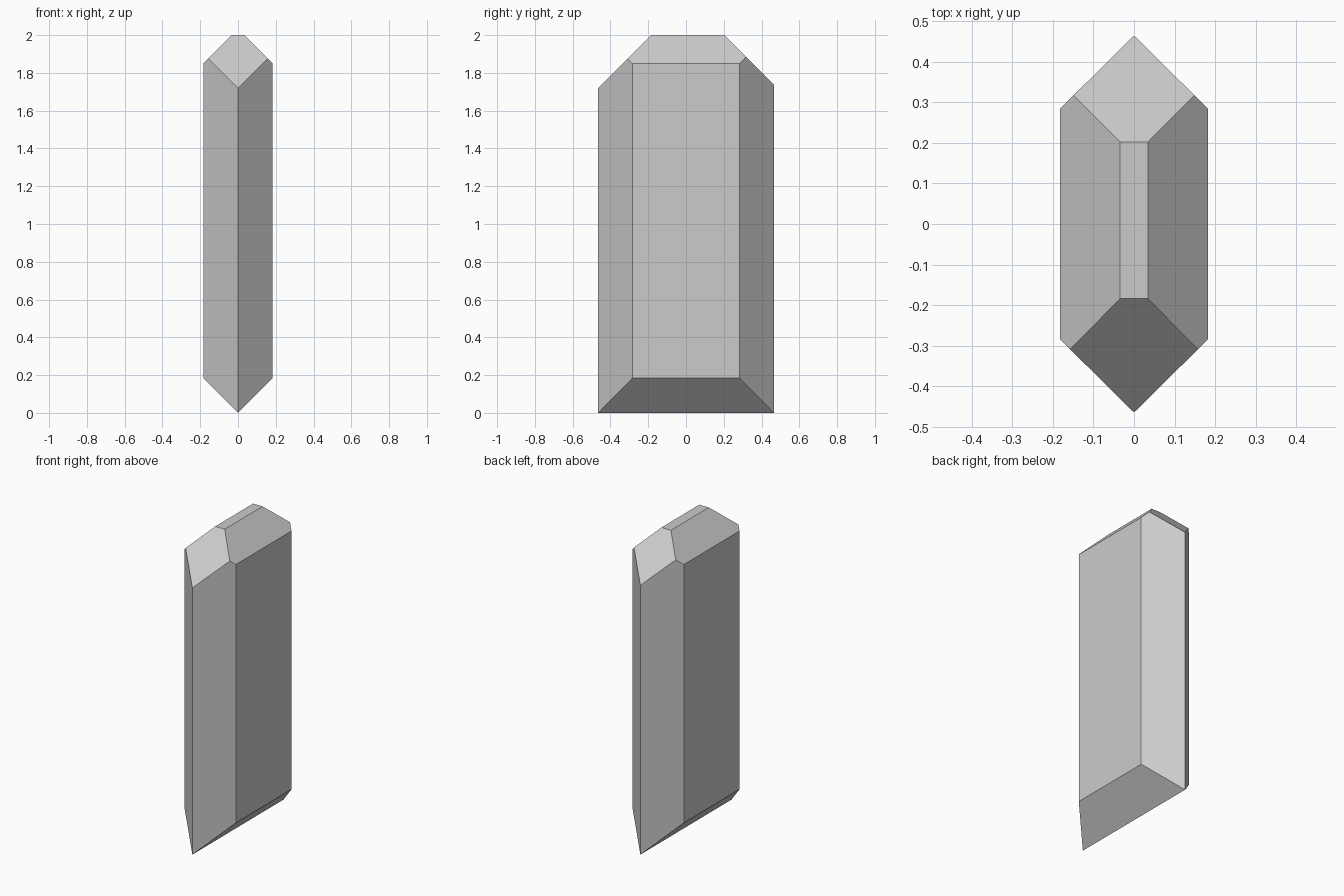
import bpy
import bmesh
from mathutils import Vector

cube = bpy.data.objects.get("Cube")
if cube:
    bpy.data.objects.remove(cube, do_unlink=True)

# Single plain grey
grey = bpy.data.materials.new("stone_grey")
grey.use_nodes = True
colour = (0.6, 0.6, 0.6, 1.0)
grey.diffuse_color = colour
grey.node_tree.nodes["Principled BSDF"].inputs["Base Color"].default_value = colour

HALF_X, HALF_Y, SIDE_Y, HEIGHT = 0.183, 0.465, 0.284, 2.0

bm = bmesh.new()

# Six-sided column
outline = [(0, -HALF_Y), (HALF_X, -SIDE_Y), (HALF_X, SIDE_Y),
           (0, HALF_Y), (-HALF_X, SIDE_Y), (-HALF_X, -SIDE_Y)]
base = bm.faces.new([bm.verts.new((x, y, 0)) for x, y in outline])
column = bmesh.ops.extrude_face_region(bm, geom=[base])
top = [v for v in column["geom"] if isinstance(v, bmesh.types.BMVert)]
bmesh.ops.translate(bm, verts=top, vec=(0, 0, HEIGHT))


def slice_off(point, normal):
    """Cut away everything beyond the plane and close the hole."""
    geom = bm.verts[:] + bm.edges[:] + bm.faces[:]
    bmesh.ops.bisect_plane(bm, geom=geom, dist=1e-5, plane_co=Vector(point),
                           plane_no=Vector(normal).normalized(), clear_outer=True)
    rim = [e for e in bm.edges if e.is_boundary]
    if rim:
        bmesh.ops.holes_fill(bm, edges=rim, sides=0)


# Side bevels at the top, then the wedge at the foot
for side in (-1, 1):
    slice_off((side * HALF_X, 0, 1.85), (side * 0.15, 0, 0.149))
for side in (-1, 1):
    slice_off((side * HALF_X, 0, 0.184), (side * 0.184, 0, -HALF_X))

# Front and back bevels at the top
slice_off((0, -HALF_Y, 1.72), (0, -0.28, 0.281))
slice_off((0, HALF_Y, 1.737), (0, 0.263, 0.263))

bmesh.ops.remove_doubles(bm, verts=bm.verts[:], dist=1e-4)
bmesh.ops.recalc_face_normals(bm, faces=bm.faces[:])

mesh = bpy.data.meshes.new("crystal_shard")
bm.to_mesh(mesh)
bm.free()
mesh.materials.append(grey)
shard = bpy.data.objects.new("crystal_shard", mesh)
bpy.context.collection.objects.link(shard)
